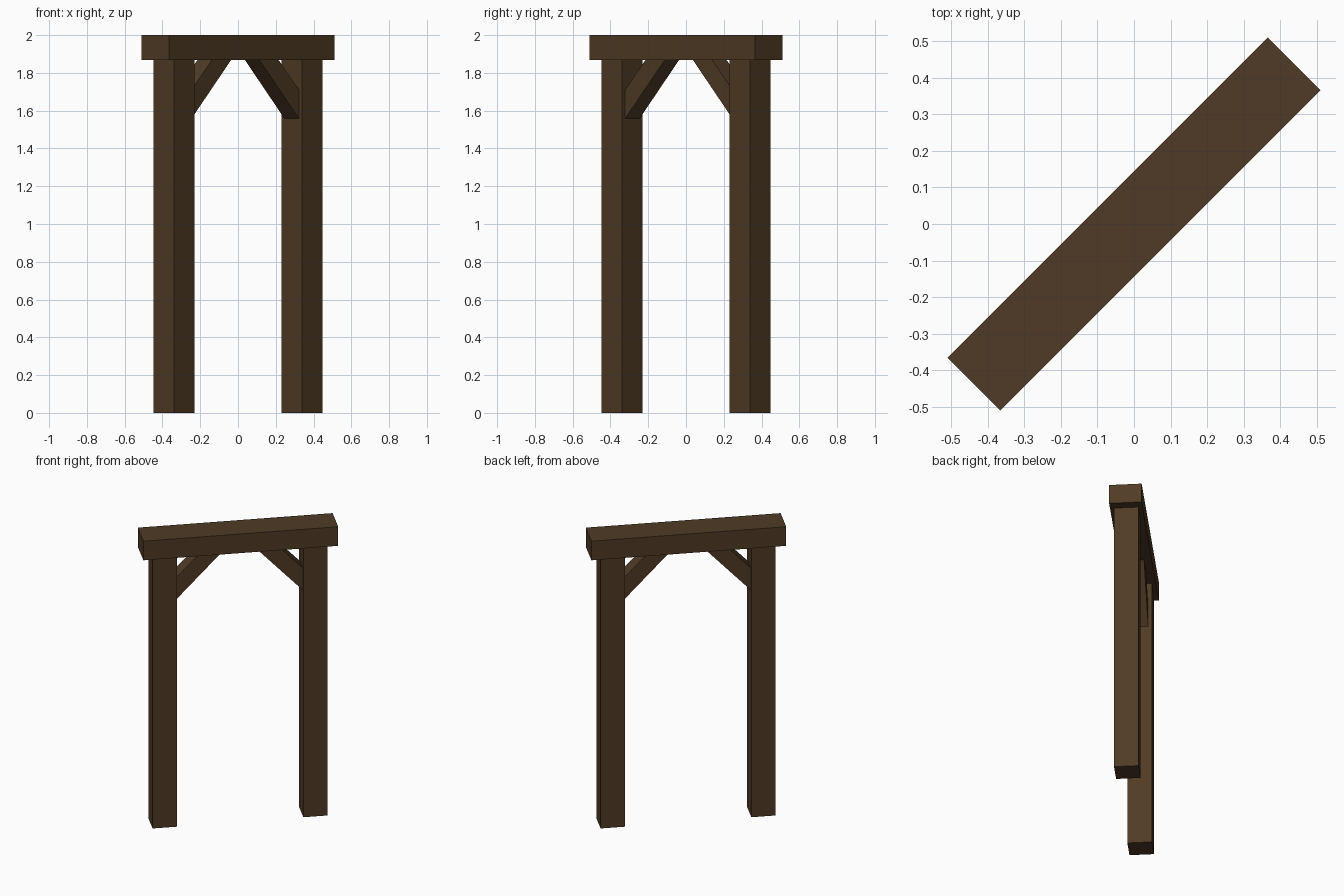
import bpy, bmesh, math
from mathutils import Matrix

if "Cube" in bpy.data.objects:
    bpy.data.objects.remove(bpy.data.objects["Cube"])

wood = bpy.data.materials.new("dark_brown_wood")
wood.diffuse_color = (0.080, 0.044, 0.019, 1)
wood.use_nodes = True
wood.node_tree.nodes["Principled BSDF"].inputs["Base Color"].default_value = wood.diffuse_color

# The frame is designed along x, then turned 45 degrees about z
TURN = Matrix.Rotation(math.radians(45), 4, 'Z')


def prism(name, profile, half_depth):
    """Extrude an (x, z) outline along y, centred on y = 0."""
    bm = bmesh.new()
    face = bm.faces.new([bm.verts.new((x, -half_depth, z)) for x, z in profile])
    ext = bmesh.ops.extrude_face_region(bm, geom=[face])
    verts = [g for g in ext["geom"] if isinstance(g, bmesh.types.BMVert)]
    bmesh.ops.translate(bm, verts=verts, vec=(0, 2 * half_depth, 0))
    bm.transform(TURN)
    bmesh.ops.recalc_face_normals(bm, faces=bm.faces)
    mesh = bpy.data.meshes.new(name)
    bm.to_mesh(mesh)
    bm.free()
    mesh.materials.append(wood)
    bpy.context.collection.objects.link(bpy.data.objects.new(name, mesh))


def box(x0, x1, z0, z1):
    return [(x0, z0), (x1, z0), (x1, z1), (x0, z1)]


# Top beam
BEAM_Z = 1.868
prism("top_beam", box(-0.619, 0.619, BEAM_Z, 2.0), 0.102)

# Posts and diagonal braces, mirrored on both sides
for side, s in (("left", -1), ("right", 1)):
    prism(side + "_post", box(s * 0.402, s * 0.556, 0, BEAM_Z), 0.077)
    brace = [(0.402, 1.558), (0.402, 1.71), (0.25, BEAM_Z), (0.106, BEAM_Z)]
    prism(side + "_brace", [(s * x, z) for x, z in brace], 0.054)
